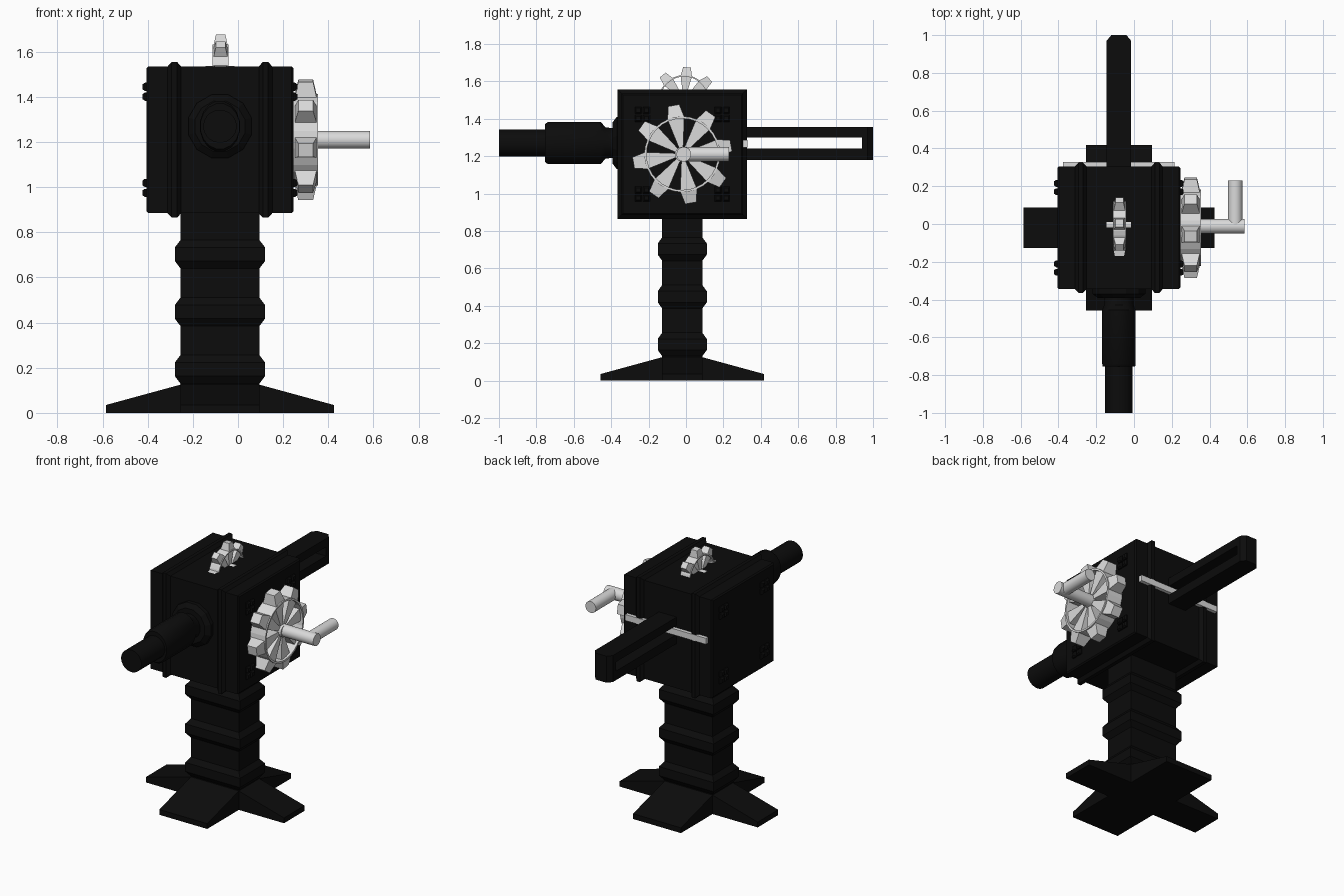
import bpy, bmesh, math
from mathutils import Vector

if "Cube" in bpy.data.objects:
    bpy.data.objects.remove(bpy.data.objects["Cube"])


def material(name, value):
    m = bpy.data.materials.new(name)
    m.diffuse_color = (value, value, value, 1)
    m.use_nodes = True
    m.node_tree.nodes["Principled BSDF"].inputs["Base Color"].default_value = m.diffuse_color
    return m


BLACK = material("black_iron", 0.0035)
LIGHT = material("light_metal", 0.7)
AX = {"x": (1, 2, 0), "y": (0, 2, 1), "z": (0, 1, 2)}  # cross u, cross v, along


def add_loft(bm, axis, centre, sections, n=4, phase=None):
    """Skin n-sided rings (position, half u, half v) along an axis."""
    iu, iv, it = AX[axis]
    if phase is None:
        phase = math.pi / n
    k = math.sqrt(2) if n == 4 else 1
    rings = []
    for t, hu, hv in sections:
        ring = []
        for i in range(n):
            a = phase + 2 * math.pi * i / n
            p = Vector(centre)
            p[iu] += hu * k * math.cos(a)
            p[iv] += hv * k * math.sin(a)
            p[it] += t
            ring.append(bm.verts.new(p))
        rings.append(ring)
    for a, b in zip(rings, rings[1:]):
        for i in range(n):
            j = (i + 1) % n
            bm.faces.new((a[i], a[j], b[j], b[i]))
    bm.faces.new(rings[0])
    bm.faces.new(rings[-1])


def finish(name, bm, mat, smooth=False):
    bmesh.ops.recalc_face_normals(bm, faces=bm.faces)
    me = bpy.data.meshes.new(name)
    bm.to_mesh(me)
    bm.free()
    ob = bpy.data.objects.new(name, me)
    bpy.context.collection.objects.link(ob)
    me.materials.append(mat)
    if smooth:
        bpy.ops.object.select_all(action='DESELECT')
        bpy.context.view_layer.objects.active = ob
        ob.select_set(True)
        bpy.ops.object.shade_smooth_by_angle(angle=math.radians(35))
    return ob


def loft(name, axis, centre, sections, mat, n=4, smooth=False):
    bm = bmesh.new()
    add_loft(bm, axis, centre, sections, n)
    return finish(name, bm, mat, smooth)


def box(name, lo, hi, mat):
    c = [(a + b) / 2 for a, b in zip(lo, hi)]
    h = [(b - a) / 2 for a, b in zip(lo, hi)]
    return loft(name, "z", c, [(-h[2], h[0], h[1]), (h[2], h[0], h[1])], mat)


def add_prism(bm, centre, angle, outline):
    """Radial block in the yz plane: rows of (radius, half width, half depth)."""
    d = Vector((0, math.cos(angle), math.sin(angle)))
    t = Vector((0, -math.sin(angle), math.cos(angle)))
    rows = []
    for r, w, dep in outline:
        rows.append([bm.verts.new(Vector(centre) + d * r + t * w * s + Vector((dep * q, 0, 0)))
                     for s, q in ((-1, -1), (1, -1), (1, 1), (-1, 1))])
    a, b = rows
    for i in range(4):
        j = (i + 1) % 4
        bm.faces.new((a[i], a[j], b[j], b[i]))
    bm.faces.new(a)
    bm.faces.new(b)


def gear(name, centre, r, depth, phase, hub):
    """Spoked wheel with tapered teeth, turning about x."""
    bm = bmesh.new()
    n = 32
    loops = []
    for rad, x in ((0.72, -1), (0.765, -1), (0.765, 1), (0.72, 1)):
        loops.append([bm.verts.new(Vector(centre) + Vector((
            x * depth, r * rad * math.cos(2 * math.pi * i / n),
            r * rad * math.sin(2 * math.pi * i / n)))) for i in range(n)])
    for k in range(4):
        a, b = loops[k], loops[(k + 1) % 4]
        for i in range(n):
            j = (i + 1) % n
            bm.faces.new((a[i], a[j], b[j], b[i]))
    for i in range(8):
        a = phase + i * math.pi / 4
        add_prism(bm, centre, a, [(0.74 * r, 0.17 * r, depth * 0.88), (r, 0.115 * r, depth * 0.6)])
        add_prism(bm, centre, a, [(0.1 * r, 0.035 * r, depth * 0.7), (0.73 * r, 0.17 * r, depth * 0.7)])
    add_loft(bm, "x", centre, [(-hub, 0.15 * r, 0.15 * r), (hub, 0.15 * r, 0.15 * r)], 16)
    return finish(name, bm, LIGHT)


CX, CY, CZ, H = -0.08, -0.02, 1.21, 0.325

# Cross-shaped sloping feet
loft("foot_sideways", "z", (CX, CY, 0),
     [(0, 0.505, 0.107), (0.035, 0.505, 0.107), (0.125, 0.175, 0.107)], BLACK)
loft("foot_lengthways", "z", (CX, CY, 0),
     [(0, 0.175, 0.437), (0.035, 0.175, 0.437), (0.125, 0.175, 0.107)], BLACK)

# Column with three raised bands
profile = [(0.1, 0.175, 0.107)]
for z in (0.193, 0.448, 0.703):
    profile += [(z - 0.063, 0.175, 0.107), (z - 0.03, 0.2, 0.131),
                (z + 0.03, 0.2, 0.131), (z + 0.063, 0.175, 0.107)]
profile.append((0.9, 0.175, 0.107))
loft("column", "z", (CX, CY, 0), profile, BLACK)

# Housing with two raised bands around it
profile = [(-H, H - 0.008, H - 0.008), (-H + 0.008, H, H)]
for x in (-0.202, 0.202):
    profile += [(x - 0.03, H, H), (x - 0.012, H + 0.02, H + 0.02),
                (x + 0.012, H + 0.02, H + 0.02), (x + 0.03, H, H)]
profile += [(H - 0.008, H, H), (H, H - 0.008, H - 0.008)]
loft("housing", "x", (CX, CY, CZ), profile, BLACK)

# Cross-slotted bolts on both side faces
bm = bmesh.new()
for s in (-1, 1):
    for y in (-0.213, 0.213):
        for z in (-0.213, 0.213):
            for dy in (-0.022, 0.022):
                for dz in (-0.022, 0.022):
                    add_loft(bm, "x", (CX + s * H, CY + y + dy, CZ + z + dz),
                             [(-s * 0.005, 0.018, 0.018), (s * 0.008, 0.018, 0.018),
                              (s * 0.018, 0.011, 0.011)])
finish("side_bolts", bm, BLACK)

# Front barrel with its collar
loft("collar", "y", (CX, 0, 1.27),
     [(-0.34, 0.145, 0.145), (-0.37, 0.145, 0.145), (-0.392, 0.115, 0.115)], BLACK, 12)
loft("barrel_sleeve", "y", (CX, 0, 1.27),
     [(-0.38, 0.078, 0.08), (-0.43, 0.08, 0.085), (-0.455, 0.09, 0.114),
      (-0.74, 0.09, 0.114), (-0.755, 0.088, 0.102)], BLACK, 16, True)
loft("barrel_tip", "y", (CX, 0, 1.27),
     [(-0.74, 0.074, 0.073), (-1.0, 0.074, 0.073)], BLACK, 24, True)

# Rear slotted arm
box("arm_upper_bar", (-0.145, 0.29, 1.3), (-0.015, 0.95, 1.355), BLACK)
box("arm_lower_bar", (-0.145, 0.29, 1.18), (-0.015, 0.95, 1.24), BLACK)
loft("arm_end", "y", (CX, 0, 1.2675),
     [(0.94, 0.065, 0.0875), (0.97, 0.065, 0.0875), (1.0, 0.04, 0.0875)], BLACK)

# Pale strip across the rear face
box("rear_strip", (-0.375, 0.3, 1.245), (0.215, 0.328, 1.285), LIGHT)

# Side wheel and its crank
gear("side_wheel", (0.3, CY, CZ), 0.265, 0.055, math.radians(10), 0.055)
loft("crank_axle", "x", (0, -0.012, CZ), [(0.24, 0.039, 0.039), (0.585, 0.039, 0.039)],
     LIGHT, 24, True)
loft("crank_handle", "y", (0.536, 0, CZ), [(-0.012, 0.038, 0.038), (0.23, 0.038, 0.038)],
     LIGHT, 24, True)

# Small wheel half sunk into the top
gear("top_wheel", (CX + 0.003, -0.01, 1.497), 0.178, 0.035, math.radians(85), 0.04)
loft("top_axle", "x", (CX, -0.005, 1.5), [(-0.065, 0.038, 0.038), (0.065, 0.038, 0.038)],
     LIGHT, 24, True)
